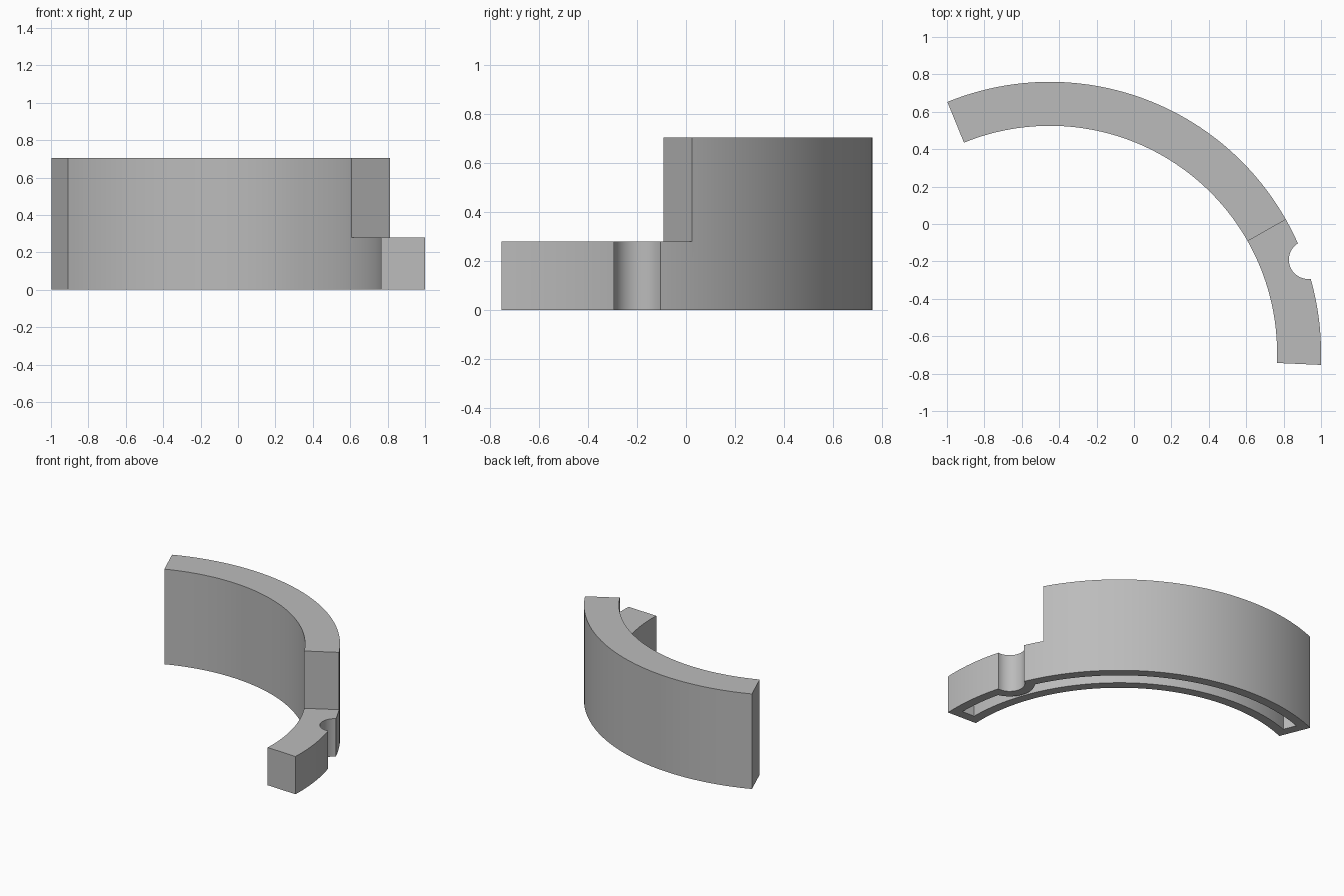
import bpy, bmesh
from math import radians, sin, cos, asin, tau

if "Cube" in bpy.data.objects:
    bpy.data.objects.remove(bpy.data.objects["Cube"])

CX, CY = -0.45, -0.69            # centre of the arc
R_IN, R_OUT = 1.215, 1.45
A_START, A_STEP, A_END = radians(-2.5), radians(29.5), radians(112.2)
LOW, HIGH, WALL = 0.28, 0.705, 0.068
NOTCH, NOTCH_R = (0.931, -0.191), 0.103


def prism(name, outline, z0, z1):
    """Extrude a closed outline between two heights."""
    bm = bmesh.new()
    base = bm.faces.new([bm.verts.new((x, y, z0)) for x, y in outline])
    top = bmesh.ops.extrude_face_region(bm, geom=[base])["geom"]
    for v in top:
        if isinstance(v, bmesh.types.BMVert):
            v.co.z = z1
    bmesh.ops.recalc_face_normals(bm, faces=bm.faces)
    mesh = bpy.data.meshes.new(name)
    bm.to_mesh(mesh)
    bm.free()
    obj = bpy.data.objects.new(name, mesh)
    bpy.context.collection.objects.link(obj)
    return obj


def sector(name, r0, r1, a0, a1, z0, z1, inset=0, steps=72):
    """Ring segment; inset moves its end planes inward in parallel."""
    outline = []
    for r, order in ((r1, range(steps + 1)), (r0, range(steps, -1, -1))):
        b0, b1 = a0 + asin(inset / r), a1 - asin(inset / r)
        for i in order:
            a = b0 + (b1 - b0) * i / steps
            outline.append((CX + r * cos(a), CY + r * sin(a)))
    return prism(name, outline, z0, z1)


def cylinder(name, r, z0, z1, steps=48):
    pts = [(NOTCH[0] + r * cos(tau * i / steps), NOTCH[1] + r * sin(tau * i / steps))
           for i in range(steps)]
    return prism(name, pts, z0, z1)


def cut(target, cutter):
    """Subtract the cutter, bake the result and drop the cutter."""
    mod = target.modifiers.new("cut", "BOOLEAN")
    mod.operation, mod.solver, mod.object = "DIFFERENCE", "EXACT", cutter
    graph = bpy.context.evaluated_depsgraph_get()
    mesh = bpy.data.meshes.new_from_object(target.evaluated_get(graph))
    target.modifiers.clear()
    target.data = mesh
    bpy.data.objects.remove(cutter)


# Curved body with a lowered end and a round notch in its outer side
body = sector("curved_shell", R_IN, R_OUT, A_START, A_END, 0, HIGH)
cut(body, sector("step_cutter", R_IN - 0.1, R_OUT + 0.1, A_START - 0.1, A_STEP, LOW, HIGH + 0.1))
cut(body, cylinder("notch_cutter", NOTCH_R, -0.1, HIGH + 0.1))

# Hollow underside of even wall thickness, leaving a wall round the notch
low_cavity = sector("low_cavity", R_IN + WALL, R_OUT - WALL, A_START, A_END,
                    -0.1, LOW - WALL, WALL)
cut(low_cavity, cylinder("notch_wall", NOTCH_R + WALL, -0.2, HIGH))
cut(body, low_cavity)
cut(body, sector("high_cavity", R_IN + WALL, R_OUT - WALL, A_STEP, A_END,
                 -0.1, HIGH - WALL, WALL))

# Plain grey material
grey = bpy.data.materials.new("plain_grey")
grey.use_nodes = True
colour = (0.5, 0.5, 0.5, 1)
grey.diffuse_color = colour
grey.node_tree.nodes["Principled BSDF"].inputs["Base Color"].default_value = colour
body.data.materials.clear()
body.data.materials.append(grey)

# Smooth curves, sharp corners
bpy.ops.object.select_all(action="DESELECT")
body.select_set(True)
bpy.context.view_layer.objects.active = body
bpy.ops.object.shade_smooth_by_angle(angle=radians(30))
